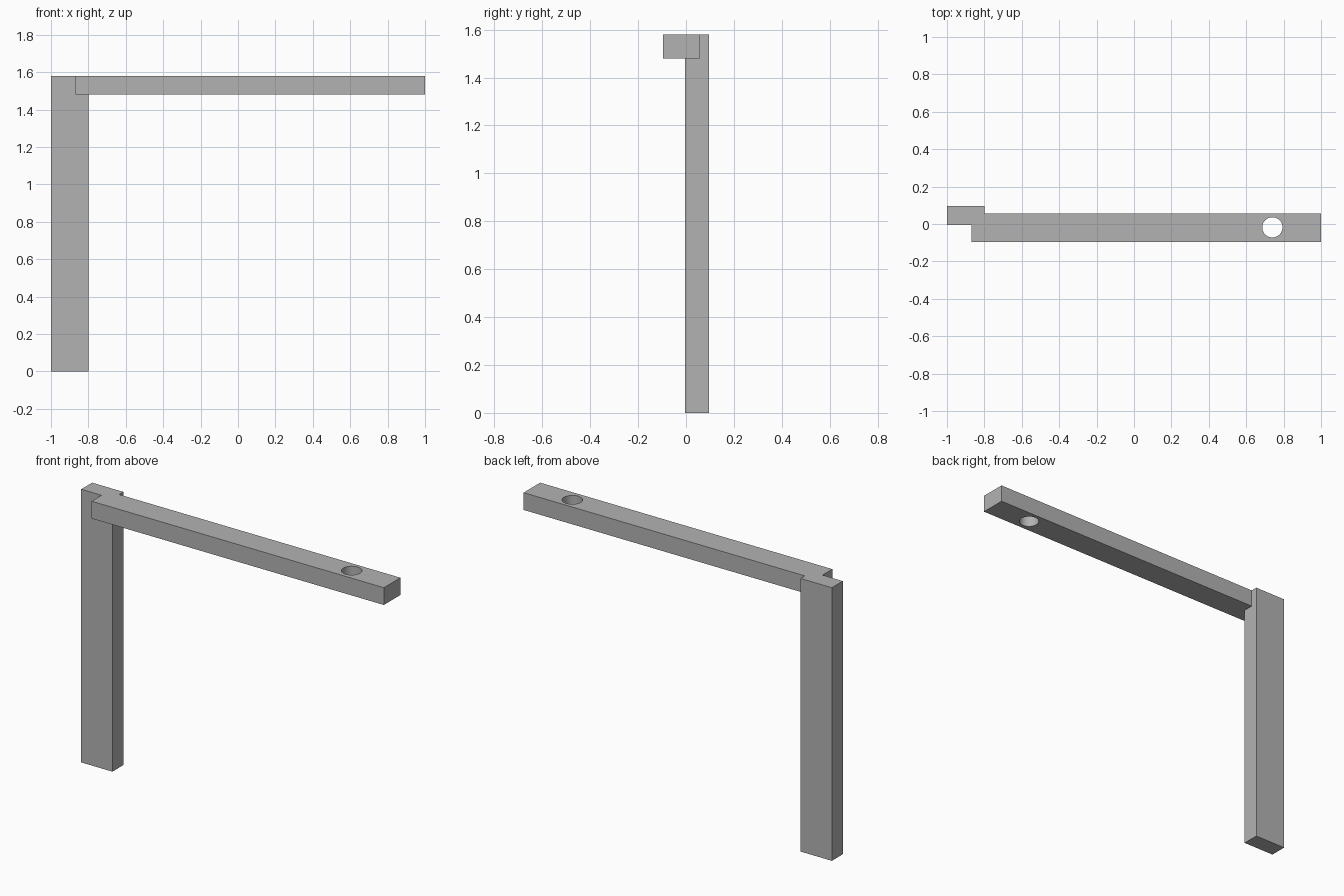
import bpy
import math

cube = bpy.data.objects.get("Cube")
if cube:
    bpy.data.objects.remove(cube, do_unlink=True)

GREY = (0.45, 0.45, 0.45, 1.0)
grey = bpy.data.materials.new("plain_grey")
grey.use_nodes = True
grey.diffuse_color = GREY
grey.node_tree.nodes["Principled BSDF"].inputs["Base Color"].default_value = GREY


def box(name, low, high):
    """Box spanning two opposite corners."""
    centre = [(a + b) / 2 for a, b in zip(low, high)]
    bpy.ops.mesh.primitive_cube_add(size=1, location=centre)
    obj = bpy.context.object
    obj.name = name
    obj.scale = [b - a for a, b in zip(low, high)]
    bpy.ops.object.transform_apply(location=False, rotation=False, scale=True)
    obj.data.materials.append(grey)
    return obj


def cut(target, cutter):
    """Subtract the cutter, then discard it."""
    cutter.hide_render = True
    mod = target.modifiers.new("cut", "BOOLEAN")
    mod.operation = "DIFFERENCE"
    mod.solver = "EXACT"
    mod.object = cutter
    bpy.ops.object.select_all(action="DESELECT")
    target.select_set(True)
    bpy.context.view_layer.objects.active = target
    bpy.ops.object.modifier_apply(modifier=mod.name)
    bpy.data.objects.remove(cutter, do_unlink=True)


TOP = 1.58
UNDER = 1.48
ARM_X, ARM_FRONT, ARM_BACK = -0.87, -0.095, 0.056

# Upright post with a housing notched out for the arm
post = box("upright_post", (-1, -0.005, 0), (-0.8, 0.095, TOP))
notch = box("notch_cutter", (ARM_X, ARM_FRONT, UNDER), (0, ARM_BACK, TOP + 0.1))
cut(post, notch)

# Horizontal arm seated in the notch
arm = box("horizontal_arm", (ARM_X, ARM_FRONT, UNDER), (1, ARM_BACK, TOP))

# Round hole through the free end of the arm
bpy.ops.mesh.primitive_cylinder_add(vertices=48, radius=0.054, depth=0.4,
                                    location=(0.74, -0.018, UNDER))
hole = bpy.context.object
hole.name = "hole_cutter"
hole.data.materials.append(grey)
cut(arm, hole)
bpy.ops.object.shade_smooth_by_angle(angle=math.radians(30))
